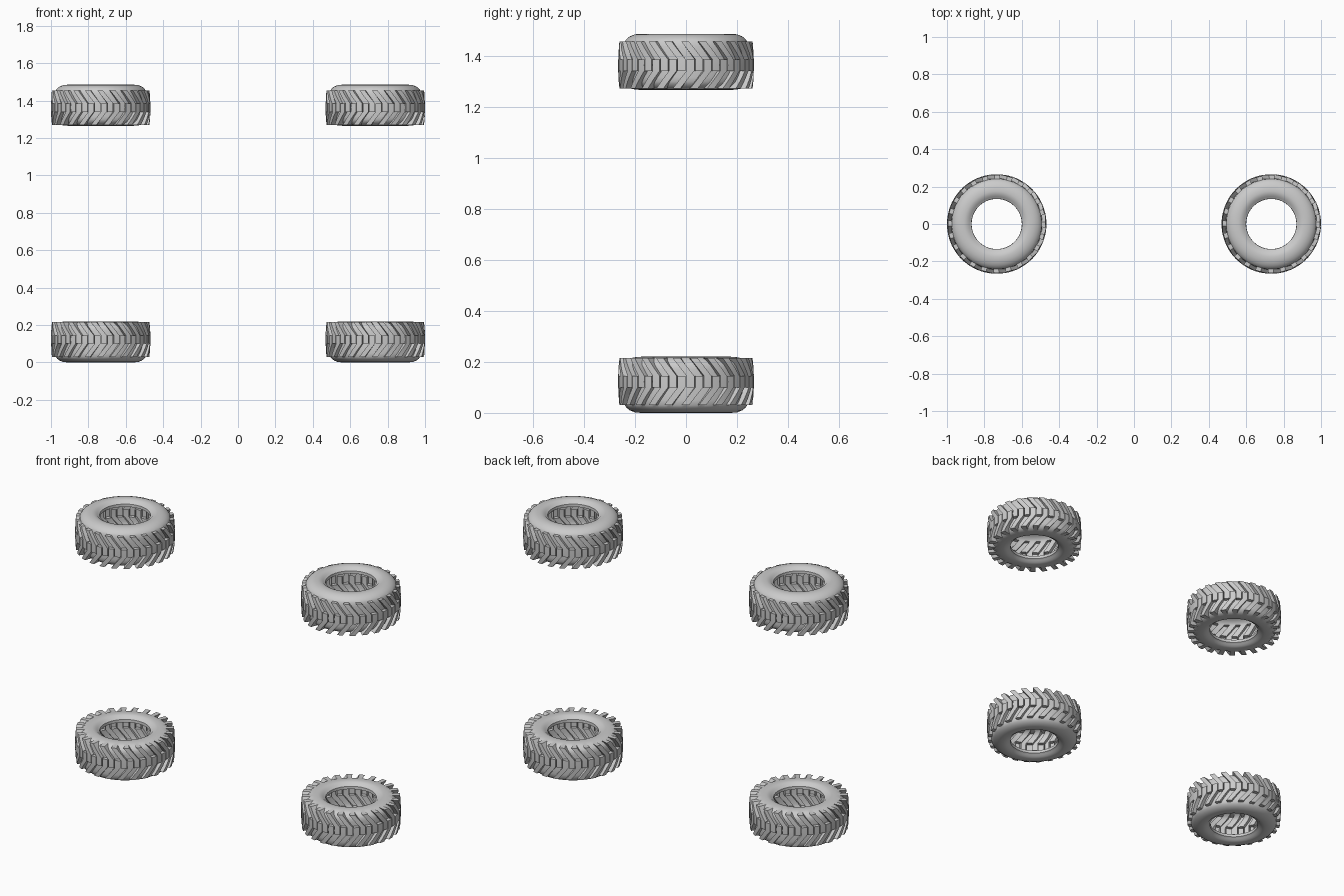
import bpy, bmesh
from math import cos, sin, pi

if "Cube" in bpy.data.objects:
    bpy.data.objects.remove(bpy.data.objects["Cube"])

LUGS = 24
PITCH = 2 * pi / LUGS
R_OUT = 0.266
CENTRE_X = 0.734
TOTAL_H = 1.485

# Casing cross-section (radius, height), from lower bead over the tread to upper bead
PROFILE = [(.134, .034), (.135, .018), (.146, .012), (.155, .004), (.175, 0), (.2, .002),
           (.22, .01), (.233, .02), (.24, .03), (.243, .05), (.244, .075), (.244, .10),
           (.244, .1225), (.244, .145), (.244, .17), (.242, .187), (.237, .197),
           (.227, .208), (.215, .215), (.2, .218), (.175, .22), (.155, .216),
           (.146, .208), (.135, .202), (.134, .186)]
# Column edges inside one tread pitch: upper lug, gap, lower lug, gap
COLS = [.03, .25, .47, .53, .75, .97]


def skew(z):
    """Chevron sweep of the tread, straight in the central band."""
    d = max(0, z - .145, .10 - z)
    return -0.21 * min(1, d / .07)


def tread_radius(z):
    return R_OUT - 0.005 * (abs(z - .1225) / .0925) ** 2


def make_tire(name, x, flip):
    bm = bmesh.new()
    n = LUGS * len(COLS)
    # Revolved casing
    rings = []
    for r, z in PROFILE:
        ring = []
        for i in range(n):
            a = (i // len(COLS) + COLS[i % len(COLS)]) * PITCH + skew(z)
            ring.append(bm.verts.new((r * cos(a), r * sin(a), z)))
        rings.append(ring)
    lug_faces = []
    for k in range(len(rings) - 1):
        z0, z1 = PROFILE[k][1], PROFILE[k + 1][1]
        for i in range(n):
            j = (i + 1) % n
            f = bm.faces.new((rings[k][i], rings[k][j], rings[k + 1][j], rings[k + 1][i]))
            c = i % len(COLS)
            mid = 8 <= k < 18
            if mid and ((c in (0, 1) and z0 >= .0999) or (c in (3, 4) and z1 <= .1451)):
                lug_faces.append(f)
    # Raised lugs, two interlocking rows
    out = bmesh.ops.extrude_face_region(bm, geom=lug_faces)
    for v in [g for g in out["geom"] if isinstance(g, bmesh.types.BMVert)]:
        v.co.xy *= tread_radius(v.co.z) / v.co.xy.length
    bmesh.ops.delete(bm, geom=[f for f in lug_faces if f.is_valid], context='FACES')
    # Upper tires are the lower ones mirrored in height
    if flip:
        for v in bm.verts:
            v.co.z = TOTAL_H - v.co.z
        bmesh.ops.reverse_faces(bm, faces=bm.faces[:])
    me = bpy.data.meshes.new(name)
    bm.to_mesh(me)
    bm.free()
    ob = bpy.data.objects.new(name, me)
    ob.location.x = x
    bpy.context.collection.objects.link(ob)
    bpy.ops.object.select_all(action='DESELECT')
    ob.select_set(True)
    bpy.context.view_layer.objects.active = ob
    bpy.ops.object.shade_smooth_by_angle(angle=0.6)


for side, x in (("left", -CENTRE_X), ("right", CENTRE_X)):
    make_tire("lower_tire_" + side, x, False)
    make_tire("upper_tire_" + side, x, True)
